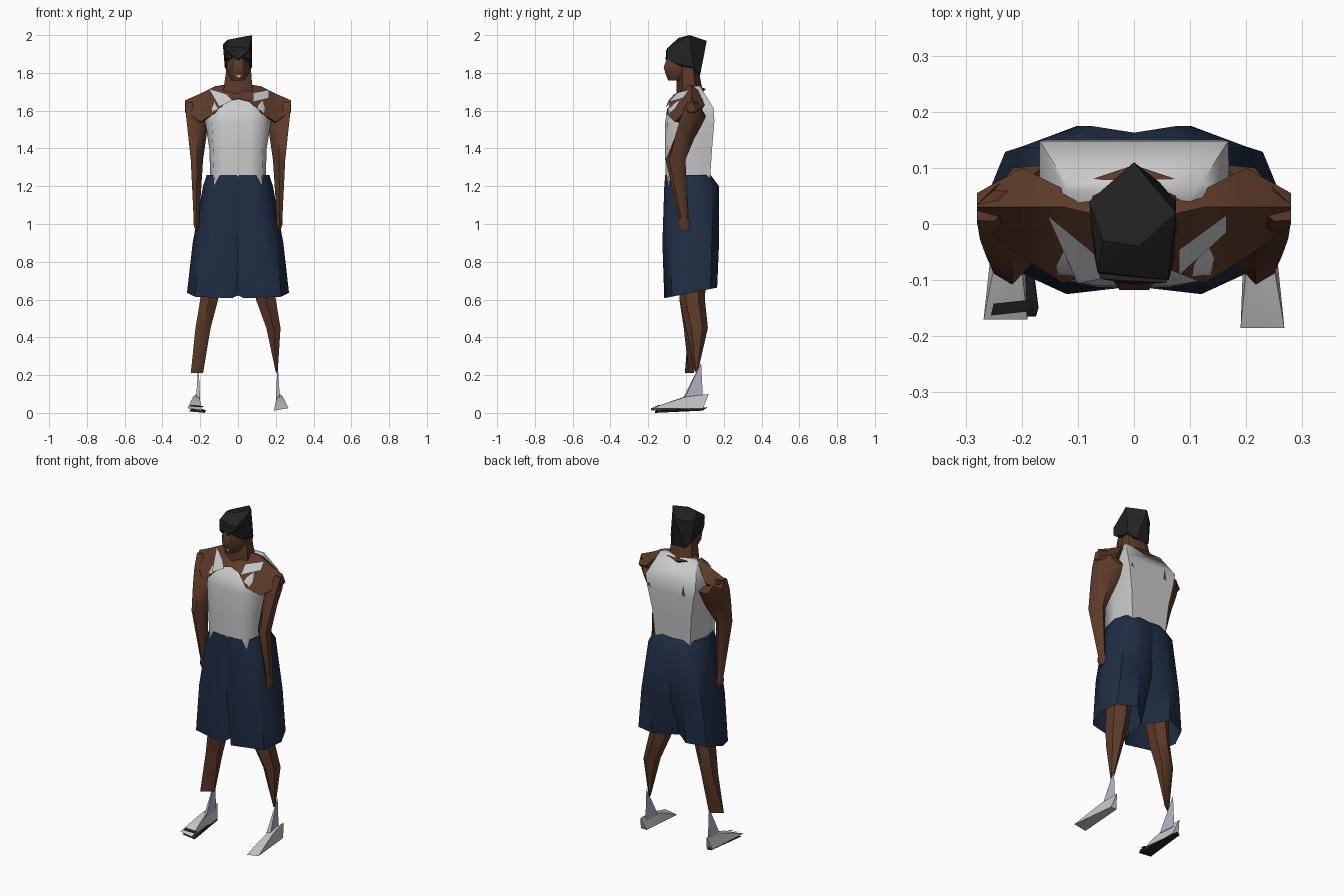
import bpy, bmesh, math
from mathutils import Vector

cube = bpy.data.objects.get("Cube")
if cube:
    bpy.data.objects.remove(cube, do_unlink=True)


def material(name, r, g, b):
    mat = bpy.data.materials.new(name)
    mat.use_nodes = True
    mat.diffuse_color = (r, g, b, 1)
    mat.node_tree.nodes["Principled BSDF"].inputs["Base Color"].default_value = (r, g, b, 1)
    return mat


skin = material("brown skin", .11, .043, .022)
cloth = material("white cloth", .6, .6, .6)
navy = material("navy cloth", .014, .026, .058)
black = material("black hair", .016, .016, .016)
sock_grey = material("lavender sock", .46, .44, .56)
shoe_grey = material("shoe grey", .56, .56, .56)


def finish(name, bm, mat, angle):
    bmesh.ops.recalc_face_normals(bm, faces=bm.faces[:])
    mesh = bpy.data.meshes.new(name)
    bm.to_mesh(mesh)
    bm.free()
    mesh.materials.append(mat)
    mesh.polygons.foreach_set("use_smooth", [True] * len(mesh.polygons))
    mesh.set_sharp_from_angle(angle=math.radians(angle))
    obj = bpy.data.objects.new(name, mesh)
    bpy.context.collection.objects.link(obj)
    return obj


def oval(u0, u1, v0, v1, sides=8, shear=0):
    """Polygon that touches the given bounds, then slanted by shear."""
    angles = [math.tau * (i + .5) / sides for i in range(sides)]
    wide = max(math.cos(a) for a in angles)
    tall = max(math.sin(a) for a in angles)
    points = []
    for a in angles:
        u = (u1 - u0) / 2 * math.cos(a) / wide
        v = (v1 - v0) / 2 * math.sin(a) / tall + shear * u
        points.append(((u0 + u1) / 2 + u, (v0 + v1) / 2 + v))
    return points


def level(z, *bounds, side=1, **options):
    return [Vector((side * x, y, z)) for x, y in oval(*bounds, **options)]


def loft(name, rings, mat, angle=50, caps=(0, -1)):
    bm = bmesh.new()
    loops = [[bm.verts.new(p) for p in ring] for ring in rings]
    for low, high in zip(loops, loops[1:]):
        for i in range(len(low)):
            j = (i + 1) % len(low)
            bm.faces.new((low[i], low[j], high[j], high[i]))
    for end in caps:
        bm.faces.new(loops[end])
    return finish(name, bm, mat, angle)


def hull(name, points, mat, side=1, angle=25):
    bm = bmesh.new()
    for x, y, z in points:
        bm.verts.new((side * x, y, z))
    result = bmesh.ops.convex_hull(bm, input=bm.verts[:])
    spare = [v for v in result["geom_interior"] if isinstance(v, bmesh.types.BMVert)]
    bmesh.ops.delete(bm, geom=spare, context="VERTS")
    return finish(name, bm, mat, angle)


def sheet(name, points, mat):
    bm = bmesh.new()
    bm.faces.new([bm.verts.new(p) for p in points])
    return finish(name, bm, mat, 30)


# Tank top, broad and flat at the back
torso = []
for z, chest, spine, front, back in [
    (1.2, .125, .115, -.105, .125), (1.4, .132, .13, -.112, .138), (1.54, .14, .155, -.11, .15),
    (1.61, .135, .168, -.1, .148), (1.73, .1, .122, .04, .075),
]:
    middle = (front + back) / 2
    half = [(chest * .5, front), (chest, front * .9 + middle * .1),
            (max(chest, spine) + .02 * (z < 1.6), middle), (spine, back)]
    outline = half + [(-x, y) for x, y in reversed(half)]
    torso.append([Vector((x, y, z)) for x, y in outline])
loft("tank_top", torso, cloth, 75)

# Shoulder yoke, swept across the body
yoke = [
    (.28, (0, 1.6), (.03, 1.655), (.055, 1.6)),
    (.2, (-.06, 1.54), (.03, 1.69), (.1, 1.63)),
    (.125, (-.106, 1.585), (.03, 1.728), (.062, 1.715)),
    (.06, (-.08, 1.65), (.015, 1.74), (.085, 1.722)),
    (0, (-.07, 1.665), (0, 1.75), (.105, 1.715)),
]
spans = []
for x, front, top, back in yoke + [(-s[0], *s[1:]) for s in reversed(yoke[:-1])]:
    spans.append([Vector((x, y, z)) for y, z in (front, top, back, (.03, front[1] - .01))])
loft("shoulder_yoke", spans, skin, 35)

# Tank straps
sheet("left_strap", [(.08, -.092, 1.645), (.165, -.015, 1.667), (.165, .016, 1.711), (.08, -.046, 1.695)], cloth)
sheet("right_strap", [(-.155, .016, 1.717), (-.06, -.062, 1.688), (-.03, -.092, 1.655), (-.1, -.106, 1.62)], cloth)

# Small skin gaps in the back of the tank top
for label, x, tall in (("left", .14, .03), ("right", -.09, .07)):
    sheet(label + "_back_gap", [(x - .012, .154, 1.54), (x + .012, .154, 1.55), (x, .154, 1.54 + tall)], skin)

# Neck, head and mouth
loft("neck", [
    level(1.69, -.08, .078, -.05, .09, sides=6),
    level(1.83, -.06, .068, -.05, .065, sides=6),
], skin)
loft("head", [
    level(1.76, -.035, .035, -.095, -.01),
    level(1.8, -.058, .06, -.11, .045),
    level(1.83, -.062, .063, -.118, .06),
    level(1.88, -.06, .06, -.1, .06),
    level(1.93, -.05, .05, -.08, .06),
], skin)
sheet("mouth", [(-.01, -.108, 1.788), (.004, -.104, 1.773), (.018, -.108, 1.788)], cloth)

# Hair with a raised corner
hull("hair", [
    (-.062, -.09, 1.88), (.062, -.1, 1.88), (-.065, -.085, 1.94), (.06, -.1, 1.93),
    (-.08, .04, 1.95), (-.055, -.03, 1.975), (.01, -.04, 1.985), (.075, .02, 2),
    (0, .11, 1.97), (-.07, -.06, 1.85), (.072, -.06, 1.85), (-.07, .04, 1.83), (.075, .04, 1.83),
    (-.045, .07, 1.79), (.045, .075, 1.79),
], black)
hull("hair_fringe", [
    (-.06, -.098, 1.92), (.058, -.105, 1.92), (0, -.108, 1.87), (-.068, -.04, 1.85), (.07, -.04, 1.85),
], black)

# Arms, shorts and feet on both sides
for side, label in ((1, "left"), (-1, "right")):
    def part(z, *bounds, slant=0):
        return level(z, *bounds, side=side, sides=6, shear=slant)

    loft(label + "_arm", [
        part(1.645, .22, .28, .005, .06, slant=-.4),
        part(1.57, .155, .275, -.02, .1, slant=-.6),
        part(1.48, .165, .265, -.05, .055, slant=-.6),
        part(1.34, .185, .25, -.108, -.003, slant=-.2),
        part(1.03, .205, .235, -.038, .012),
    ], skin)
    loft(label + "_hand", [
        part(1.05, .205, .235, -.03, .005),
        part(1, .203, .236, -.045, .025),
        part(.965, .205, .225, -.03, .02),
    ], skin)

    # Each half of the shorts is an open tube, creased between the legs at the hem
    rings = []
    for z, width, front, back, crease in [
        (1.26, .165, -.11, .13, .97), (1.2, .185, -.115, .175, .93),
        (.9, .24, -.125, .175, .85), (.63, .27, -.115, .165, .35),
    ]:
        hem = z < .7
        outline = [
            (0, front * crease), (width * (.12 if hem else .5), front), (width * .85, front * .65),
            (width, .03), (width * .85, back * .78), (width * .42, back), (0, back * crease),
        ]
        tilt = .2 if hem else 0
        rings.append([Vector((side * x, y, z + y * tilt)) for x, y in outline])
    loft(label + "_shorts", rings, navy, caps=(0,))

    hull(label + "_sock", [
        (.21, .08, .265), (.2, -.02, .07), (.222, -.01, .07), (.21, .09, .07),
    ], sock_grey, side)
    toe = -.185 if side > 0 else -.17
    hull(label + "_shoe", [
        (.19, toe, .012), (.268, toe, .025), (.2, -.08, .06), (.25, -.08, .06),
        (.208, -.01, .085), (.238, 0, .085), (.222, .12, .1), (.2, .09, .022), (.24, .09, .022),
    ], shoe_grey, side)

# Legs, each tapering differently
loft("left_leg", [
    level(.8, .07, .19, -.04, .11, sides=6),
    level(.6, .095, .2, -.035, .1, sides=6),
    level(.45, .15, .225, 0, .116, sides=6),
    level(.215, .2, .21, .05, .062, sides=6),
], skin)
loft("right_leg", [
    level(.8, -.19, -.07, -.04, .1, sides=6),
    level(.6, -.2, -.105, -.035, .095, sides=6),
    level(.45, -.225, -.145, -.012, .088, sides=6),
    level(.21, -.25, -.185, .015, .022, sides=6, shear=.7),
], skin)

# Dark sole showing under and around one shoe
hull("right_sole", [
    (-.175, -.165, 0), (-.258, -.165, .008), (-.17, -.15, .014), (-.25, -.14, .02),
    (-.2, .09, .012), (-.24, .1, .02), (-.22, .11, .03),
], black)
sheet("right_toe_patch", [
    (-.255, -.163, .034), (-.18, -.155, .03), (-.185, -.135, .036), (-.25, -.142, .043),
], black)
